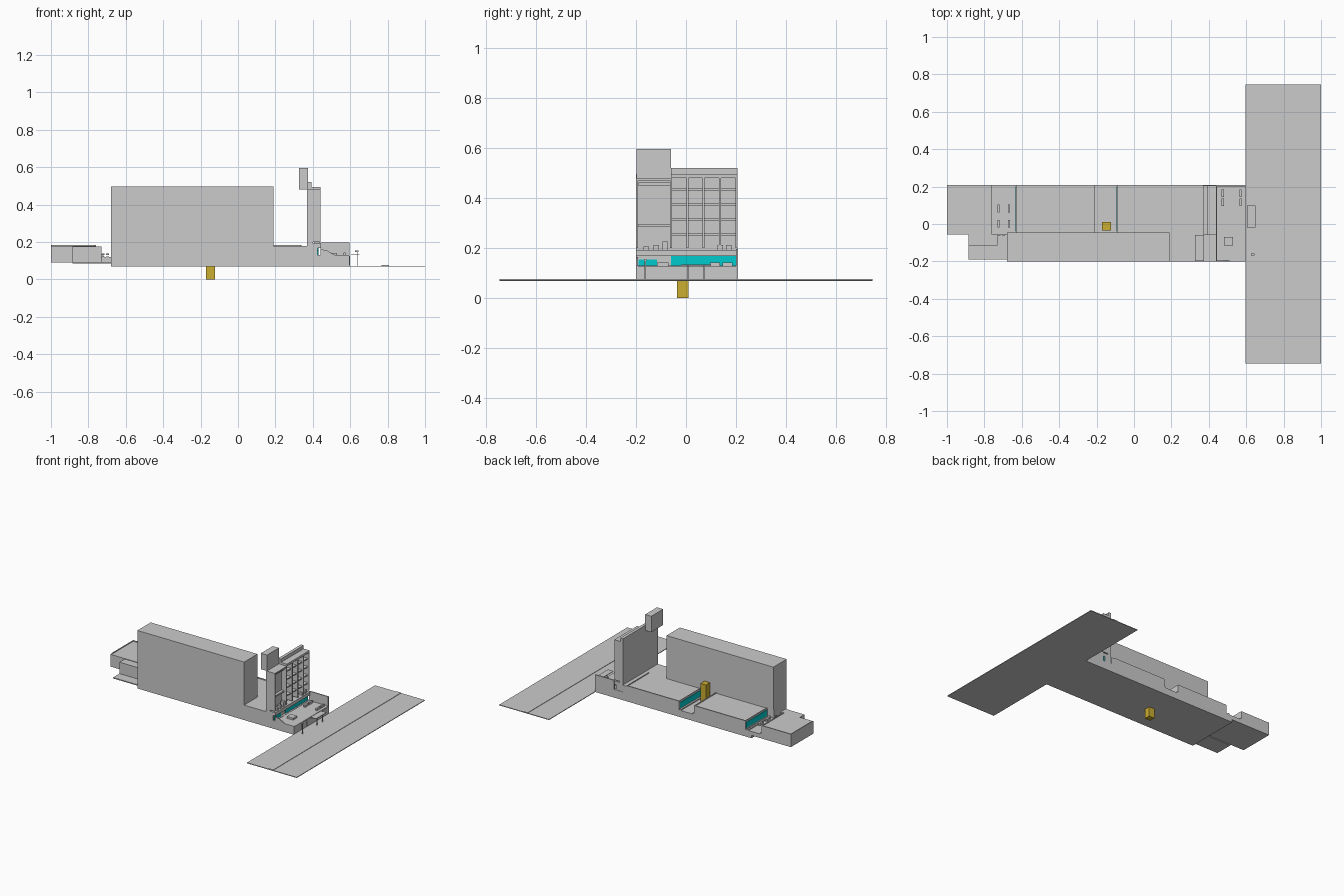
import bpy, bmesh


def material(name, rgb):
    m = bpy.data.materials.new(name)
    m.diffuse_color = (*rgb, 1)
    return m


cyan = material("glazing_cyan", (0.0, 0.6, 0.62))
yellow = material("marker_yellow", (0.6, 0.42, 0.03))


def finish(name, bm, mat=None):
    bmesh.ops.recalc_face_normals(bm, faces=bm.faces)
    me = bpy.data.meshes.new(name)
    bm.to_mesh(me)
    bm.free()
    ob = bpy.data.objects.new(name, me)
    bpy.context.collection.objects.link(ob)
    if mat:
        me.materials.append(mat)
    return ob


def boxes(name, items, mat=None):
    """One object from (x0, x1, y0, y1, z0, z1) boxes."""
    bm = bmesh.new()
    for x0, x1, y0, y1, z0, z1 in items:
        for v in bmesh.ops.create_cube(bm, size=1)["verts"]:
            v.co.x = x1 if v.co.x > 0 else x0
            v.co.y = y1 if v.co.y > 0 else y0
            v.co.z = z1 if v.co.z > 0 else z0
    return finish(name, bm, mat)


def profile(name, pts, y0, y1):
    """XZ profile extruded along y."""
    bm = bmesh.new()
    f = bm.faces.new([bm.verts.new((x, y0, z)) for x, z in pts])
    ext = bmesh.ops.extrude_face_region(bm, geom=[f])["geom"]
    for v in ext:
        if isinstance(v, bmesh.types.BMVert):
            v.co.y = y1
    return finish(name, bm)


# Street with raised median lines
boxes("street", [(0.595, 1.0, -0.745, 0.745, 0.068, 0.073)])
boxes("street_median", [(0.768, 0.808, -0.745, 0.745, 0.073, 0.076)])

# Rear podium: a long stepped profile with two sunken courtyards
profile("rear_podium", [
    (-1, 0.09), (-0.68, 0.09), (-0.68, 0.07), (0.44, 0.07), (0.44, 0.13),
    (0.37, 0.13), (0.37, 0.18), (-0.09, 0.18), (-0.09, 0.12), (-0.21, 0.12),
    (-0.21, 0.18), (-0.63, 0.18), (-0.63, 0.12), (-0.76, 0.12),
    (-0.76, 0.18), (-1, 0.18)], -0.055, 0.208)
boxes("front_podium", [(-0.68, 0.37, -0.2, -0.05, 0.07, 0.18),
                       (0.37, 0.44, -0.2, -0.05, 0.07, 0.13)])

# Thin lips around the terrace roofs
lips = []
for x0, x1 in ((-1, -0.76), (-0.63, -0.21), (-0.09, 0.34)):
    lips += [(x0, x1, 0.2, 0.208, 0.18, 0.185),
             (x0, x0 + 0.006, -0.045, 0.2, 0.18, 0.185),
             (x1 - 0.006, x1, -0.045, 0.2, 0.18, 0.185)]
boxes("terrace_lips", lips)

# Courtyard glazing, kerbs and openings
boxes("courtyard_glazing", [(x - 0.003, x, -0.04, 0.2, 0.13, 0.172)
                            for x in (-0.09, -0.63)], cyan)
boxes("courtyard_kerbs", [(x, x + 0.012, -0.05, 0.208, 0.12, 0.128)
                          for x in (-0.76, -0.655, -0.21, -0.105)])
boxes("courtyard_benches", [(x - 0.006, x + 0.006, y, y + 0.042, 0.12, 0.135)
                            for x in (-0.724, -0.668) for y in (-0.02, 0.062)])

# Main hall
boxes("main_hall", [(-0.68, 0.19, -0.2, -0.045, 0.18, 0.497)])

# Annex at the left end with ground plate and wall louvres
boxes("annex", [(-0.885, -0.73, -0.115, -0.055, 0.09, 0.176)])
boxes("annex_plate", [(-0.885, -0.68, -0.19, -0.055, 0.085, 0.092)])
boxes("annex_louvres", [(-0.75 + i * 0.022, -0.735 + i * 0.022, -0.062, -0.055, z, z + 0.008)
                        for i in range(3) for z in (0.1, 0.115, 0.13)])

# Tall facade: thin wall with a projecting grid on the plaza side
boxes("facade_wall", [(0.37, 0.4, -0.2, 0.205, 0.18, 0.48)])
boxes("facade_roof", [(0.37, 0.392, -0.06, 0.205, 0.48, 0.52),
                      (0.37, 0.44, -0.06, 0.205, 0.48, 0.495),
                      (0.37, 0.44, -0.2, -0.06, 0.47, 0.48)])
boxes("facade_fins", [(0.4, 0.44, y - 0.004, y + 0.004, 0.2, 0.48)
                      for y in (-0.196, -0.06, 0.005, 0.07, 0.135, 0.201)])
boxes("facade_ledges", [(0.4, 0.43, -0.06, 0.205, z, z + 0.008)
                        for z in (0.25, 0.31, 0.37, 0.43)]
      + [(0.4, 0.42, -0.19, -0.064, z, z + 0.012) for z in (0.285, 0.45)])
boxes("stair_tower_head", [(0.325, 0.375, -0.198, -0.06, 0.48, 0.597)])
boxes("facade_canopy", [(0.37, 0.445, -0.2, 0.205, 0.168, 0.192)])
boxes("canopy_units", [(0.41, 0.435, y, y + 0.022, 0.192, 0.192 + h)
                       for y, h in ((-0.17, 0.015), (-0.13, 0.02), (-0.093, 0.035),
                                    (0.125, 0.02), (0.16, 0.02))])
boxes("ground_floor_glazing", [(0.425, 0.43, -0.06, 0.2, 0.13, 0.168),
                               (0.425, 0.43, -0.19, -0.115, 0.13, 0.155)], cyan)
boxes("ground_floor_wall", [(0.37, 0.425, -0.2, 0.205, 0.13, 0.168)])

# Plaza with a sloping front wall and a high back wall
boxes("plaza_floor", [(0.44, 0.595, -0.195, 0.205, 0.07, 0.128)])
profile("plaza_front_wall", [(0.44, 0.07), (0.595, 0.07), (0.595, 0.132),
                             (0.515, 0.132), (0.475, 0.155), (0.44, 0.162)], -0.2, -0.192)
boxes("plaza_back_wall", [(0.44, 0.595, 0.2, 0.208, 0.07, 0.197)])
boxes("plaza_furniture", [(x - 0.006, x + 0.006, y, y + 0.04, 0.128, 0.143)
                          for x in (0.475, 0.57) for y in (0.095, 0.145)]
      + [(0.48, 0.53, -0.115, -0.07, 0.128, 0.142)])
boxes("plaza_end_panels", [(0.595, 0.599, y0, y1, 0.075, 0.125)
                           for y0, y1 in ((-0.11, -0.07), (-0.055, 0.065), (0.072, 0.2))])

# Street shelter and lamp
boxes("street_shelter", [(0.605, 0.65, -0.02, 0.1, 0.13, 0.134)]
      + [(0.635, 0.64, y, y + 0.005, 0.073, 0.13) for y in (0.005, 0.07)])
boxes("street_lamp", [(0.635, 0.64, -0.165, -0.16, 0.073, 0.15),
                      (0.625, 0.645, -0.168, -0.157, 0.148, 0.155)])

# Yellow marker shaft standing through the courtyard
boxes("marker_shaft", [(-0.17, -0.124, -0.036, 0.01, 0.0, 0.25)], yellow)
